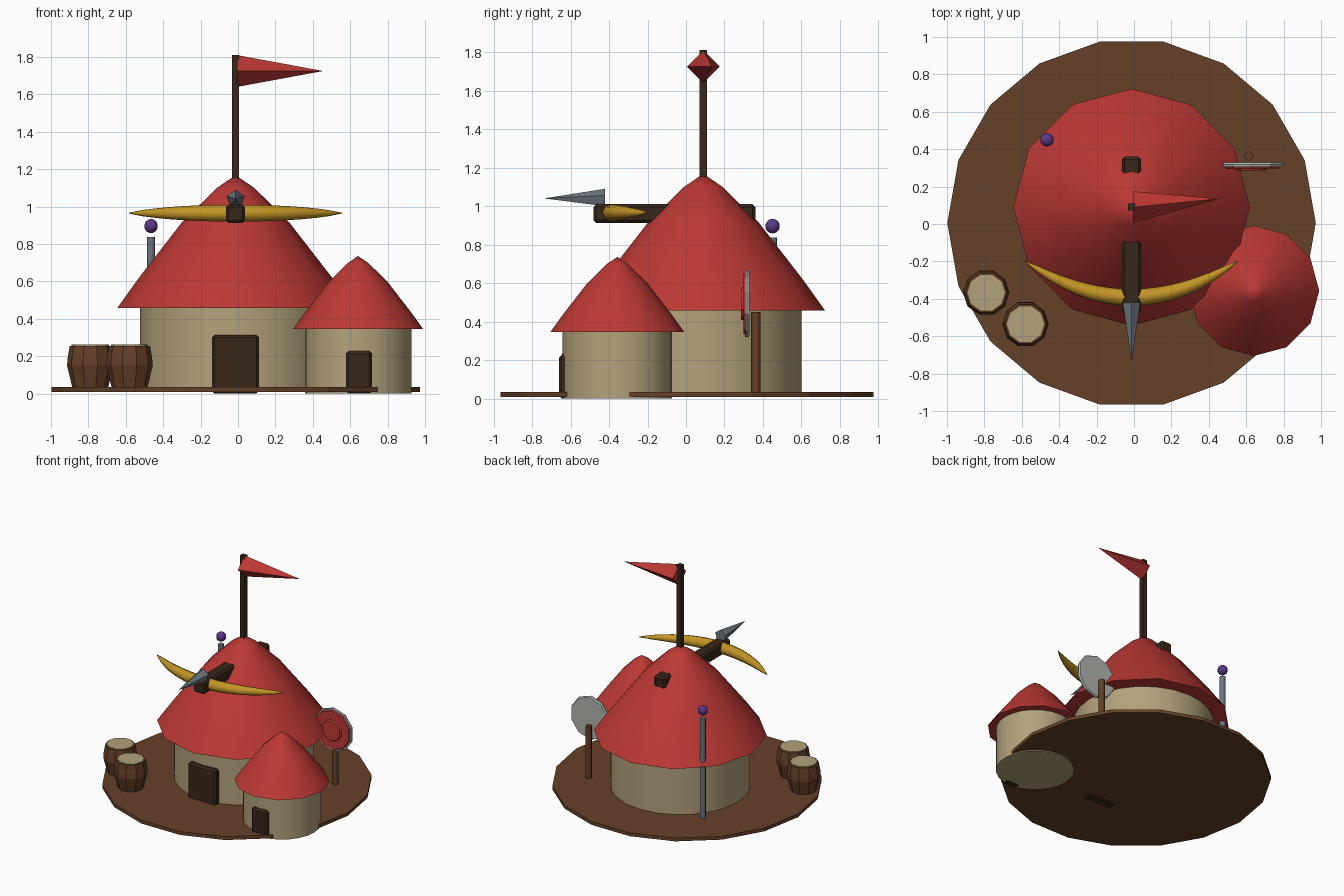
import bpy, bmesh
from math import sin, cos, pi, radians
from mathutils import Matrix, Vector

if "Cube" in bpy.data.objects:
    bpy.data.objects.remove(bpy.data.objects["Cube"])


def material(name, rgb):
    m = bpy.data.materials.new(name)
    m.diffuse_color = (*rgb, 1)
    m.use_nodes = True
    m.node_tree.nodes["Principled BSDF"].inputs["Base Color"].default_value = m.diffuse_color
    return m


RED = material("red", (0.5, 0.04, 0.035))
EARTH = material("earth", (0.13, 0.052, 0.022))
TAN = material("tan", (0.45, 0.36, 0.2))
DARK = material("dark_wood", (0.04, 0.02, 0.01))
WOOD = material("wood", (0.13, 0.05, 0.02))
GOLD = material("gold", (0.55, 0.3, 0.02))
STEEL = material("steel", (0.15, 0.18, 0.21))
PURPLE = material("purple", (0.1, 0.04, 0.24))
GREY = material("pale_grey", (0.45, 0.45, 0.43))


def finish(name, bm, mat, smooth=None):
    bmesh.ops.remove_doubles(bm, verts=bm.verts, dist=1e-5)
    bmesh.ops.dissolve_degenerate(bm, edges=bm.edges, dist=1e-5)
    bmesh.ops.recalc_face_normals(bm, faces=bm.faces)
    me = bpy.data.meshes.new(name)
    bm.to_mesh(me)
    bm.free()
    me.materials.append(mat)
    ob = bpy.data.objects.new(name, me)
    bpy.context.collection.objects.link(ob)
    if smooth:
        bpy.ops.object.select_all(action='DESELECT')
        ob.select_set(True)
        bpy.context.view_layer.objects.active = ob
        bpy.ops.object.shade_smooth_by_angle(angle=radians(smooth))
    return ob


def loft(name, rings, mat, smooth=None):
    """Skin a list of equal-length point rings and cap both ends."""
    bm = bmesh.new()
    vs = [[bm.verts.new(p) for p in ring] for ring in rings]
    n = len(vs[0])
    for a, b in zip(vs, vs[1:]):
        for i in range(n):
            j = (i + 1) % n
            bm.faces.new((a[i], a[j], b[j], b[i]))
    bm.faces.new(vs[0])
    bm.faces.new(vs[-1])
    return finish(name, bm, mat, smooth)


def lathe(name, profile, sides, loc, mat, smooth=None, phase=0.0, rot=None):
    """Revolve (radius, height) points around an axis, z unless rotated."""
    rot = rot or Matrix()
    rings = []
    for r, z in profile:
        r = max(r, 1e-6)
        rings.append([rot @ Vector((r * cos(phase + 2 * pi * i / sides),
                                    r * sin(phase + 2 * pi * i / sides), z)) + Vector(loc)
                      for i in range(sides)])
    return loft(name, rings, mat, smooth)


def box(name, lo, hi, mat, bevel=0.0):
    lo, hi = Vector(lo), Vector(hi)
    bm = bmesh.new()
    bmesh.ops.create_cube(bm, size=1)
    bmesh.ops.scale(bm, vec=hi - lo, verts=bm.verts)
    bmesh.ops.translate(bm, vec=(lo + hi) / 2, verts=bm.verts)
    if bevel:
        bmesh.ops.bevel(bm, geom=bm.edges[:], offset=bevel, segments=1, affect='EDGES')
    return finish(name, bm, mat)


FRONT = Matrix.Rotation(pi / 2, 4, 'X')   # lathe axis points to -y
CX, CY = -0.013, 0.09                     # main hut axis

# ground disc
lathe("ground_disc", [(0.985, 0.008), (0.985, 0.035)], 18, (CX, 0.005, 0), EARTH)

# round huts: wall plus conical roof
ROOF = [(0.633, 0.0), (0.52, 0.158), (0.286, 0.46), (0.1, 0.643), (0, 0.711)]


def hut(name, x, y, wall_r, wall_z, eave, s):
    lathe(name + "_wall", [(wall_r, wall_z), (wall_r, eave + 0.03)], 24, (x, y, 0), TAN, 40)
    lathe(name + "_roof", [(r * s, eave + z * s) for r, z in ROOF], 12, (x, y, 0), RED, 45)


hut("main_hut", CX, CY, 0.51, 0.012, 0.457, 1.0)
hut("small_hut", 0.642, -0.357, 0.285, 0.0, 0.345, 0.55)

# doors
box("main_door", (-0.139, -0.445, 0), (0.112, -0.36, 0.313), DARK, 0.014)
box("small_door", (0.578, -0.66, 0), (0.717, -0.58, 0.227), DARK, 0.014)

# flag pole and pennant
box("flag_pole", (CX - 0.019, CY - 0.019, 1.08), (CX + 0.019, CY + 0.019, 1.81), DARK)
ring = [(-0.005, CY + 0.085 * cos(i * pi / 2), 1.725 + 0.085 * sin(i * pi / 2)) for i in range(4)]
loft("pennant", [ring, [(0.455, 0.135, 1.725)] * 4], RED)

# giant crossbow through the roof
box("crossbow_stock", (-0.064, -0.48, 0.913), (0.037, 0.36, 1.01), DARK, 0.014)
rings = []
N = 16
for k in range(N + 1):
    t = -1 + 2 * k / N
    r = 0.043 * (1 - abs(t) ** 2.2) ** 0.8 + 0.002
    tangent = Vector((0.57, 0.39 * t, 0)).normalized()
    side = Vector((-tangent.y, tangent.x, 0))
    c = Vector((CX + 0.57 * t, -0.392 + 0.195 * t * t, 0.965))
    rings.append([c + side * r * cos(a * pi / 4) + Vector((0, 0, r * sin(a * pi / 4)))
                  for a in range(8)])
loft("crossbow_bow", rings, GOLD, 50)
lathe("bolt_head", [(0.05, 0), (0, 0.318)], 5, (CX, -0.42, 1.04), STEEL, phase=pi / 2, rot=FRONT)

# barrels
for i, (x, y) in enumerate([(-0.79, -0.367), (-0.58, -0.535)], 1):
    lathe(f"barrel_{i}", [(0.095, 0.03), (0.124, 0.15), (0.121, 0.19), (0.11, 0.255)],
          10, (x, y, 0), WOOD)
    lathe(f"barrel_lid_{i}", [(0.1, 0.24), (0.1, 0.262)], 10, (x, y, 0), TAN)

# staff with orb
lathe("staff", [(0.022, 0.03), (0.022, 0.837)], 8, (-0.465, 0.45, 0), STEEL, 50)
bm = bmesh.new()
bmesh.ops.create_uvsphere(bm, u_segments=10, v_segments=7, radius=0.038,
                          matrix=Matrix.Translation((-0.465, 0.45, 0.896)))
finish("staff_orb", bm, PURPLE, 50)

# round target on a post
lathe("target_post", [(0.024, 0.03), (0.024, 0.45)], 8, (0.612, 0.363, 0), WOOD, 50)
lathe("target_board", [(0.168, 0), (0.175, 0.012), (0.172, 0.024)], 10, (0.628, 0.33, 0.493),
      GREY, phase=pi / 2, rot=FRONT)
lathe("target_face", [(0.165, 0.02), (0.155, 0.032)], 10, (0.628, 0.33, 0.493),
      RED, phase=pi / 2, rot=FRONT)
lathe("target_centre", [(0.09, 0.025), (0.08, 0.045)], 10, (0.628, 0.33, 0.493),
      RED, phase=pi / 2, rot=FRONT)
